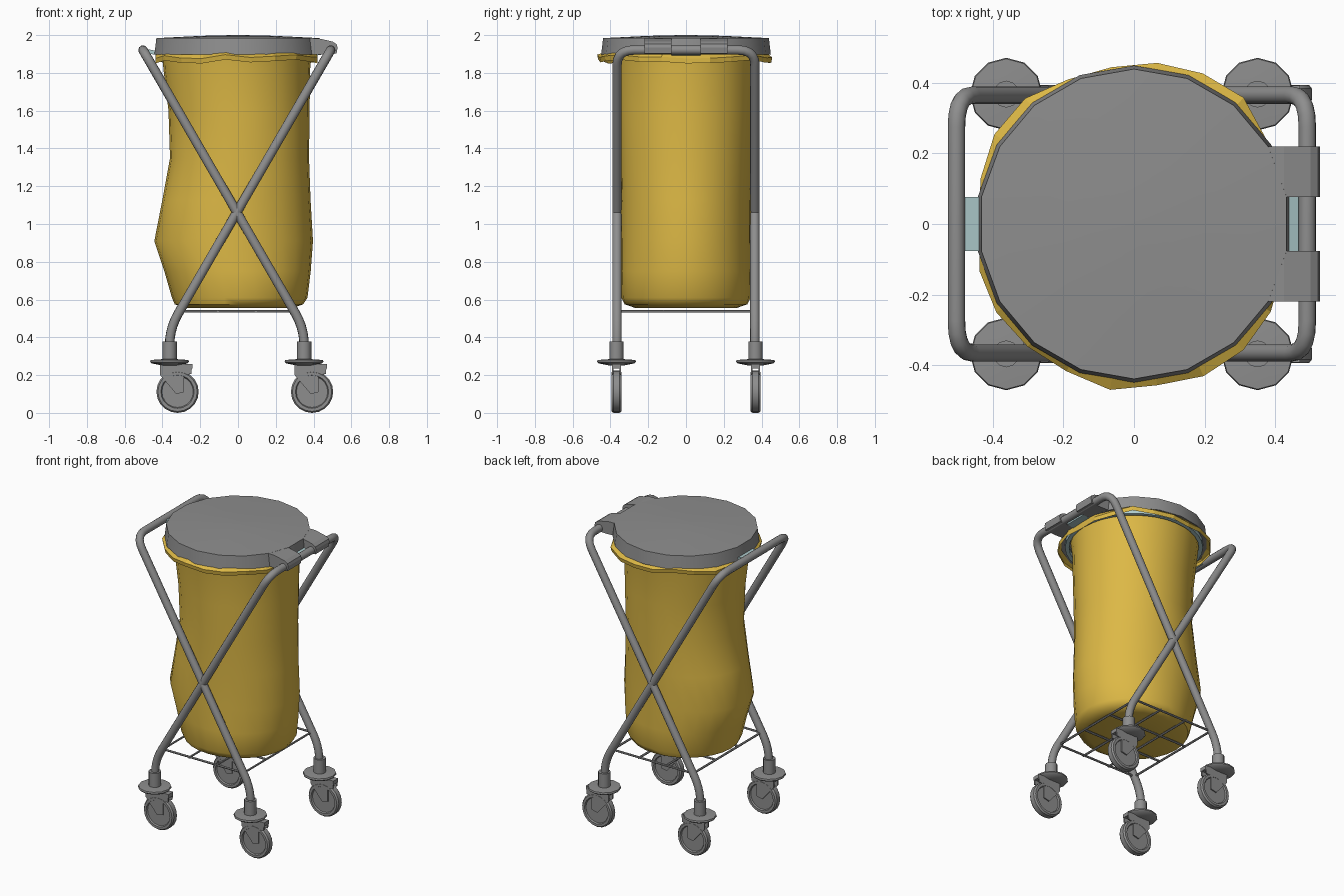
import bpy, bmesh, math, random
from mathutils import Vector

if "Cube" in bpy.data.objects:
    bpy.data.objects.remove(bpy.data.objects["Cube"])

random.seed(4)
CX = -0.006          # the folding frame sits a hair left of centre


def material(name, rgb):
    m = bpy.data.materials.new(name)
    m.diffuse_color = (*rgb, 1)
    m.use_nodes = True
    m.node_tree.nodes["Principled BSDF"].inputs["Base Color"].default_value = m.diffuse_color
    return m


GREY = material("grey metal", (0.27, 0.27, 0.27))
YELLOW = material("yellow bag", (0.72, 0.48, 0.06))
TEAL = material("pale teal plastic", (0.43, 0.61, 0.62))


def add(name, bm, mat, smooth=None):
    bmesh.ops.recalc_face_normals(bm, faces=bm.faces)
    me = bpy.data.meshes.new(name)
    bm.to_mesh(me)
    bm.free()
    me.materials.append(mat)
    ob = bpy.data.objects.new(name, me)
    bpy.context.collection.objects.link(ob)
    if smooth:
        bpy.ops.object.select_all(action='DESELECT')
        ob.select_set(True)
        bpy.context.view_layer.objects.active = ob
        bpy.ops.object.shade_smooth_by_angle(angle=math.radians(smooth))
    return ob


def loft(bm, rings, cap_start=False, cap_end=False, loop=False):
    vs = [[bm.verts.new(p) for p in r] for r in rings]
    n = len(vs[0])
    pairs = list(zip(vs, vs[1:])) + ([(vs[-1], vs[0])] if loop else [])
    for a, b in pairs:
        for i in range(n):
            bm.faces.new((a[i], a[(i + 1) % n], b[(i + 1) % n], b[i]))
    if cap_start:
        bm.faces.new(vs[0])
    if cap_end:
        bm.faces.new(vs[-1])


def ring(rx, ry, z, n, cx=0.0, cy=0.0, start=0.0):
    return [(cx + rx * math.cos(start + math.tau * i / n),
             cy + ry * math.sin(start + math.tau * i / n), z) for i in range(n)]


def extrude_xz(bm, profile, y0, y1):
    loft(bm, [[(x, y, z) for x, z in profile] for y in (y0, y1)], True, True)


def fillet(points, radius, steps=5):
    """Round the inner corners of a polyline."""
    pts = [Vector(p) for p in points]
    out = [pts[0]]
    for a, b, c in zip(pts, pts[1:], pts[2:]):
        p, q = b + (a - b).normalized() * radius, b + (c - b).normalized() * radius
        for i in range(steps + 1):
            t = i / steps
            out.append(p * (1 - t) ** 2 + b * 2 * t * (1 - t) + q * t * t)
    return out + [pts[-1]]


def tube(bm, path, r, n=12):
    path = [Vector(p) for p in path]
    rings, u = [], None
    for i, p in enumerate(path):
        t = (path[min(i + 1, len(path) - 1)] - path[max(i - 1, 0)]).normalized()
        u = t.orthogonal() if u is None else u - t * u.dot(t)
        u.normalize()
        v = t.cross(u)
        rings.append([p + (u * math.cos(a) + v * math.sin(a)) * r
                      for a in (math.tau * k / n for k in range(n))])
    loft(bm, rings, True, True)


# Two crossed U-shaped tube frames
for side, name in ((1, "frame_left_handle"), (-1, "frame_right_handle")):
    half = [(0.356, 0.30), (0.356, 0.447), (-0.497, 1.921)]
    pts = [(CX + side * x, -0.365, z) for x, z in half]
    pts += [(x, -y, z) for x, y, z in reversed(pts)]
    bm = bmesh.new()
    tube(bm, fillet(pts, 0.09), 0.025)
    add(name, bm, GREY, 40)

# Wire rack under the bag
bm = bmesh.new()
for x in (-0.3, -0.1, 0.1, 0.3):
    tube(bm, [(CX + x, -0.37, 0.537), (CX + x, 0.37, 0.537)], 0.007, 6)
for y in (-0.36, -0.12, 0.12, 0.36):
    tube(bm, [(CX - 0.3, y, 0.537), (CX + 0.3, y, 0.537)], 0.007, 6)
add("wire_rack", bm, GREY, 40)

# Four casters: socket, bumper disc, fork and wheel
FORK = [(-0.05, 0.26), (0.12, 0.26), (0.115, 0.207), (0.077, 0.2),
        (0.077, 0.11), (0.035, 0.1), (-0.05, 0.2)]
WHEEL = [(0.0, 0.017), (0.083, 0.017), (0.088, 0.026), (0.104, 0.026), (0.112, 0.016)]
for sx in (-1, 1):
    for sy in (-1, 1):
        x, y = CX + sx * 0.356, sy * 0.368
        tag = ("left" if sx < 0 else "right") + ("_front" if sy < 0 else "_back")
        bm = bmesh.new()
        loft(bm, [ring(0.038, 0.038, z, 12, x, y) for z in (0.27, 0.378)], True, True)
        add("socket_" + tag, bm, GREY, 40)
        bm = bmesh.new()
        loft(bm, [ring(r, r, z, 12, x, y) for r, z in
                  ((0.045, 0.252), (0.095, 0.262), (0.103, 0.27), (0.1, 0.28), (0.045, 0.284))],
             True, True)
        add("bumper_disc_" + tag, bm, GREY, 40)
        bm = bmesh.new()
        for s in (-1, 1):
            extrude_xz(bm, [(x + px, pz) for px, pz in FORK], y + s * 0.016, y + s * 0.025)
        extrude_xz(bm, [(x - 0.05, 0.235), (x + 0.12, 0.235), (x + 0.12, 0.26), (x - 0.05, 0.26)],
                   y - 0.024, y + 0.024)
        add("fork_" + tag, bm, GREY)
        bm = bmesh.new()
        prof = [(max(r, 0.004), w) for r, w in WHEEL]
        prof += [(r, -w) for r, w in reversed(prof)]
        loft(bm, [[(x + 0.042 + r * math.cos(math.tau * k / 20), y + w,
                    0.112 + r * math.sin(math.tau * k / 20)) for k in range(20)]
                  for r, w in prof], True, True)
        add("wheel_" + tag, bm, GREY, 35)

# Bag body: height, left x, right x, half depth
BAG = [(1.90, -0.40, 0.39, 0.385), (1.82, -0.395, 0.382, 0.372), (1.6, -0.368, 0.379, 0.36),
       (1.35, -0.36, 0.376, 0.35), (1.13, -0.40, 0.384, 0.345), (0.91, -0.443, 0.397, 0.345),
       (0.75, -0.39, 0.385, 0.345), (0.61, -0.35, 0.368, 0.342), (0.575, -0.335, 0.345, 0.325),
       (0.556, -0.28, 0.29, 0.27), (0.562, -0.1, 0.1, 0.1)]
bm = bmesh.new()
loft(bm, [ring((b - a) / 2, d, z, 28, (a + b) / 2) for z, a, b, d in BAG], cap_end=True)
add("bag_body", bm, YELLOW, 45)

# Crumpled bag cuff folded outward over the holder ring
bm = bmesh.new()
N = 22
jit = [(random.uniform(-0.012, 0.022), random.uniform(-0.014, 0.012)) for _ in range(N)]
rows = []
for r, z, k in ((0.40, 1.905, 0), (0.43, 1.908, 0.2), (0.455, 1.888, 1), (0.45, 1.862, 1)):
    row = []
    for i, (jr, jz) in enumerate(jit):
        a = math.tau * i / N
        px, py = (r + k * jr) * math.cos(a), (r + k * jr) * math.sin(a)
        row.append((max(-0.438, min(0.422, px)), py, z + k * jz))
    rows.append(row)
loft(bm, rows)
add("bag_cuff", bm, YELLOW)

# Holder ring with a lug to each handle bar
bm = bmesh.new()
loft(bm, [ring(r, r, z, 36) for r, z in
          ((0.395, 1.875), (0.42, 1.875), (0.42, 1.903), (0.395, 1.903))], loop=True)
extrude_xz(bm, [(-0.49, 1.905), (-0.40, 1.89), (-0.40, 1.91), (-0.49, 1.928)], -0.077, 0.077)
extrude_xz(bm, [(0.40, 1.89), (0.466, 1.9), (0.466, 1.915), (0.40, 1.94)], -0.077, 0.077)
add("holder_ring", bm, TEAL, 40)

# Eighteen-sided lid, slightly domed
bm = bmesh.new()
start = math.radians(10)
loft(bm, [ring(r, r, z, 18, start=start) for r, z in
          ((0.40, 1.91), (0.435, 1.898), (0.449, 1.898), (0.439, 1.984), (0.2, 1.996), (0.03, 2.0))],
     True, True)
add("lid", bm, GREY, 30)

# Lid hinge: two knuckles gripping the right bar, with a notch between
bm = bmesh.new()
KNUCKLE = [(0.36, 1.984), (0.425, 1.983), (0.5, 1.966), (0.522, 1.952), (0.527, 1.935),
           (0.522, 1.902), (0.44, 1.897), (0.36, 1.9)]
for s in (-1, 1):
    extrude_xz(bm, KNUCKLE, s * 0.077, s * 0.22)
add("lid_hinge", bm, GREY)
